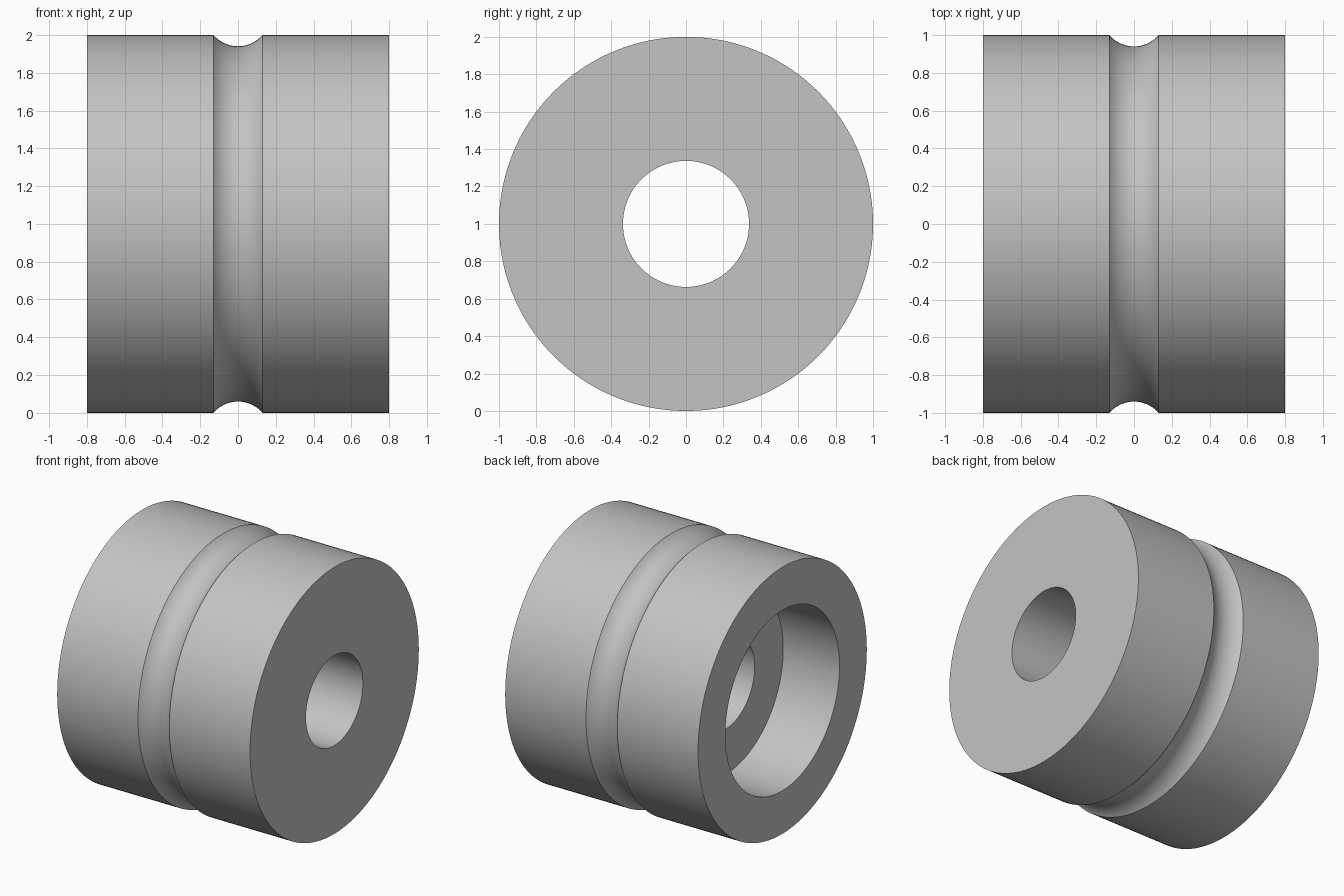
import bpy, bmesh, math
from mathutils import Vector

cube = bpy.data.objects.get("Cube")
if cube:
    bpy.data.objects.remove(cube, do_unlink=True)

# Main dimensions
HALF = 0.8
OUTER = 1.0
BORE = 0.337
COUNTERBORE = 0.677
FLOOR_X = -HALF + 0.467
GROOVE_HALF = 0.13
GROOVE_DEPTH = 0.06
SEGMENTS = 160

# Single grey material
grey = bpy.data.materials.new("plain_grey")
grey.use_nodes = True
colour = (0.55, 0.55, 0.55, 1)
grey.diffuse_color = colour
grey.node_tree.nodes["Principled BSDF"].inputs["Base Color"].default_value = colour


def groove_arc(steps=20):
    """Circular arc dipping below the outer surface, as (x, radius) points."""
    r = (GROOVE_HALF ** 2 + GROOVE_DEPTH ** 2) / (2 * GROOVE_DEPTH)
    centre = OUTER - GROOVE_DEPTH + r
    spread = math.asin(GROOVE_HALF / r)
    angles = [spread * (2 * i / steps - 1) for i in range(steps + 1)]
    return [(r * math.sin(a), centre - r * math.cos(a)) for a in angles]


def lathe(name, profile, material):
    """Revolve a closed (x, radius) profile around the x axis."""
    bm = bmesh.new()
    verts = [bm.verts.new((x, 0, r)) for x, r in profile]
    edges = [bm.edges.new((v, verts[(i + 1) % len(verts)])) for i, v in enumerate(verts)]
    bmesh.ops.spin(bm, geom=verts + edges, cent=(0, 0, 0), axis=(1, 0, 0),
                   angle=math.tau, steps=SEGMENTS, use_merge=True)
    bmesh.ops.remove_doubles(bm, verts=bm.verts, dist=1e-5)
    bmesh.ops.recalc_face_normals(bm, faces=bm.faces)
    mesh = bpy.data.meshes.new(name)
    bm.to_mesh(mesh)
    bm.free()
    mesh.materials.append(material)
    obj = bpy.data.objects.new(name, mesh)
    bpy.context.collection.objects.link(obj)
    return obj


# Outer wall with groove, right face, through bore, counterbore on the other end
profile = [(-HALF, OUTER), *groove_arc(), (HALF, OUTER), (HALF, BORE),
           (FLOOR_X, BORE), (FLOOR_X, COUNTERBORE), (-HALF, COUNTERBORE)]
bushing = lathe("grooved_bushing", profile, grey)
bushing.location = Vector((0, 0, OUTER))

bpy.ops.object.select_all(action="DESELECT")
bushing.select_set(True)
bpy.context.view_layer.objects.active = bushing
bpy.ops.object.shade_smooth_by_angle(angle=math.radians(30))
